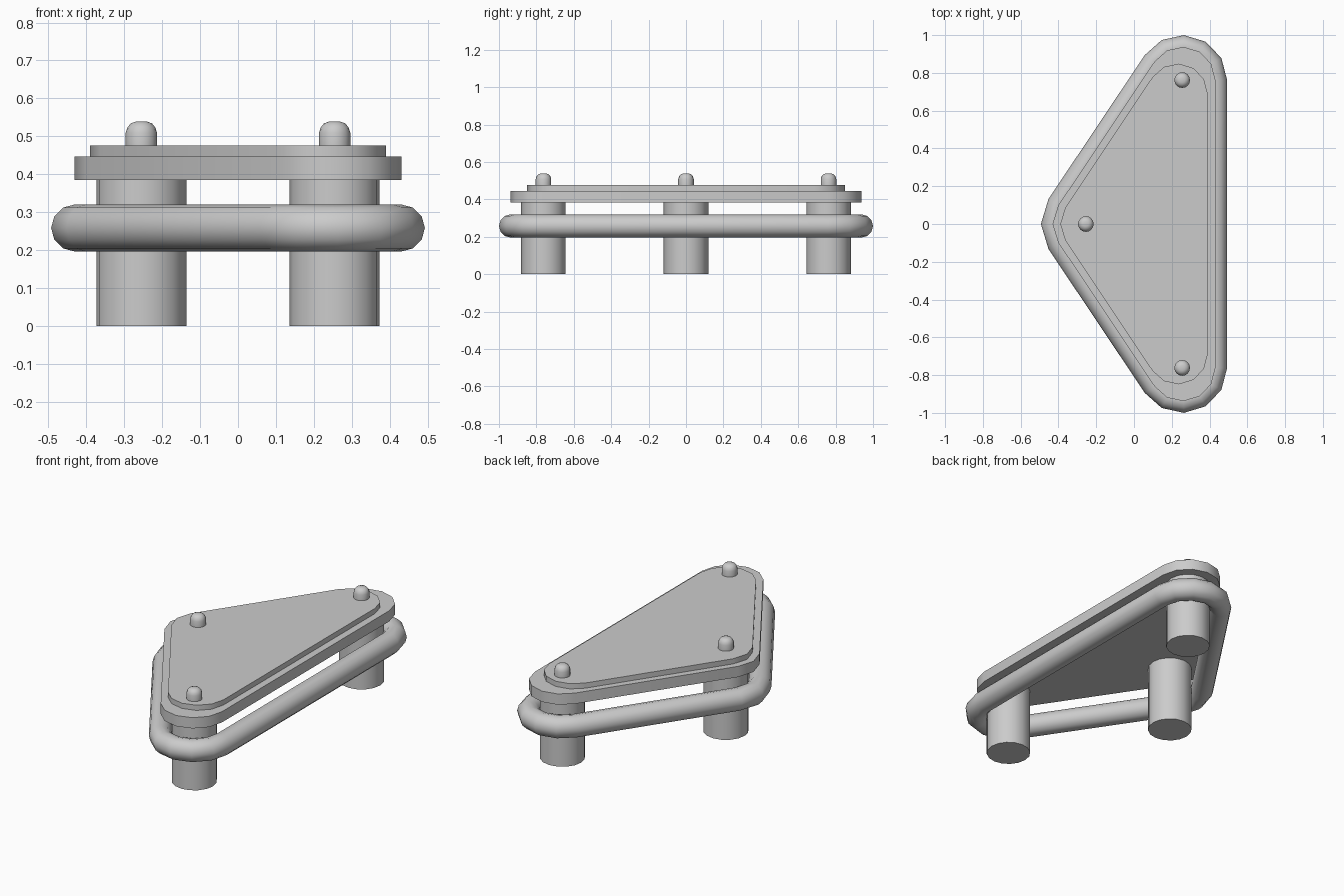
import bpy, bmesh
from math import cos, sin, pi, radians, atan2
from mathutils import Vector

if "Cube" in bpy.data.objects:
    bpy.data.objects.remove(bpy.data.objects["Cube"])

CORNERS = [(0.255, -0.762), (0.255, 0.762), (-0.255, 0.0)]
R = 0.176            # outline offset around the corner centres
TUBE_R, TUBE_Z = 0.062, 0.258

def finish(name, bm, angle=35):
    bmesh.ops.recalc_face_normals(bm, faces=bm.faces)
    me = bpy.data.meshes.new(name)
    bm.to_mesh(me)
    bm.free()
    ob = bpy.data.objects.new(name, me)
    bpy.context.collection.objects.link(ob)
    bpy.ops.object.select_all(action='DESELECT')
    ob.select_set(True)
    bpy.context.view_layer.objects.active = ob
    bpy.ops.object.shade_smooth_by_angle(angle=radians(angle))
    return ob

def bridge(bm, a, b):
    n = len(a)
    for i in range(n):
        bm.faces.new((a[i], a[(i + 1) % n], b[(i + 1) % n], b[i]))

# Rounded triangle outline: (corner centre, outward direction) pairs
slant = pi - atan2(0.51, 0.762) - 0.0
slant = atan2(0.51, -0.762)   # outward normal angle of the sloping side
outline = []
for c, a0, a1, seg in ((CORNERS[0], -slant, 0, 5), (CORNERS[1], 0, slant, 5),
                       (CORNERS[2], slant, 2 * pi - slant, 2)):
    for i in range(seg + 1):
        a = a0 + (a1 - a0) * i / seg
        outline.append((Vector((*c, 0)), Vector((cos(a), sin(a), 0))))

def slab(name, z0, z1, scale):
    bm = bmesh.new()
    rings = [[bm.verts.new((c + d * R) * scale + Vector((0, 0, z))) for c, d in outline]
             for z in (z0, z1)]
    bridge(bm, *rings)
    for r in rings:
        bm.faces.new(r)
    finish(name, bm)

def lathe(name, centre, profile, sides):
    bm = bmesh.new()
    rings = [[bm.verts.new((centre[0] + r * cos(2 * pi * i / sides),
                            centre[1] + r * sin(2 * pi * i / sides), z))
              for i in range(sides)] for r, z in profile]
    for a, b in zip(rings, rings[1:]):
        bridge(bm, a, b)
    bm.faces.new(rings[0])
    bm.faces.new(rings[-1])
    finish(name, bm, 50)

# Two stacked plates
slab("lower_plate", 0.384, 0.446, 1.0)
slab("upper_plate", 0.446, 0.476, 0.905)

# Tubular ring below the plates
bm = bmesh.new()
sections = []
for c, d in outline:
    sections.append([bm.verts.new(c + d * (R + TUBE_R * cos(t)) +
                                  Vector((0, 0, TUBE_Z + TUBE_R * sin(t))))
                     for t in (2 * pi * k / 12 for k in range(12))])
for i, s in enumerate(sections):
    bridge(bm, s, sections[(i + 1) % len(sections)])
finish("tube_ring", bm, 50)

# Columns and domed pegs at each corner
for n, c in enumerate(CORNERS):
    lathe(f"column_{n}", c, [(0.119, 0), (0.119, 0.384)], 16)
    lathe(f"peg_{n}", c, [(0.0415, 0.476), (0.0415, 0.509), (0.037, 0.523),
                          (0.028, 0.534), (0.014, 0.539)], 16)
